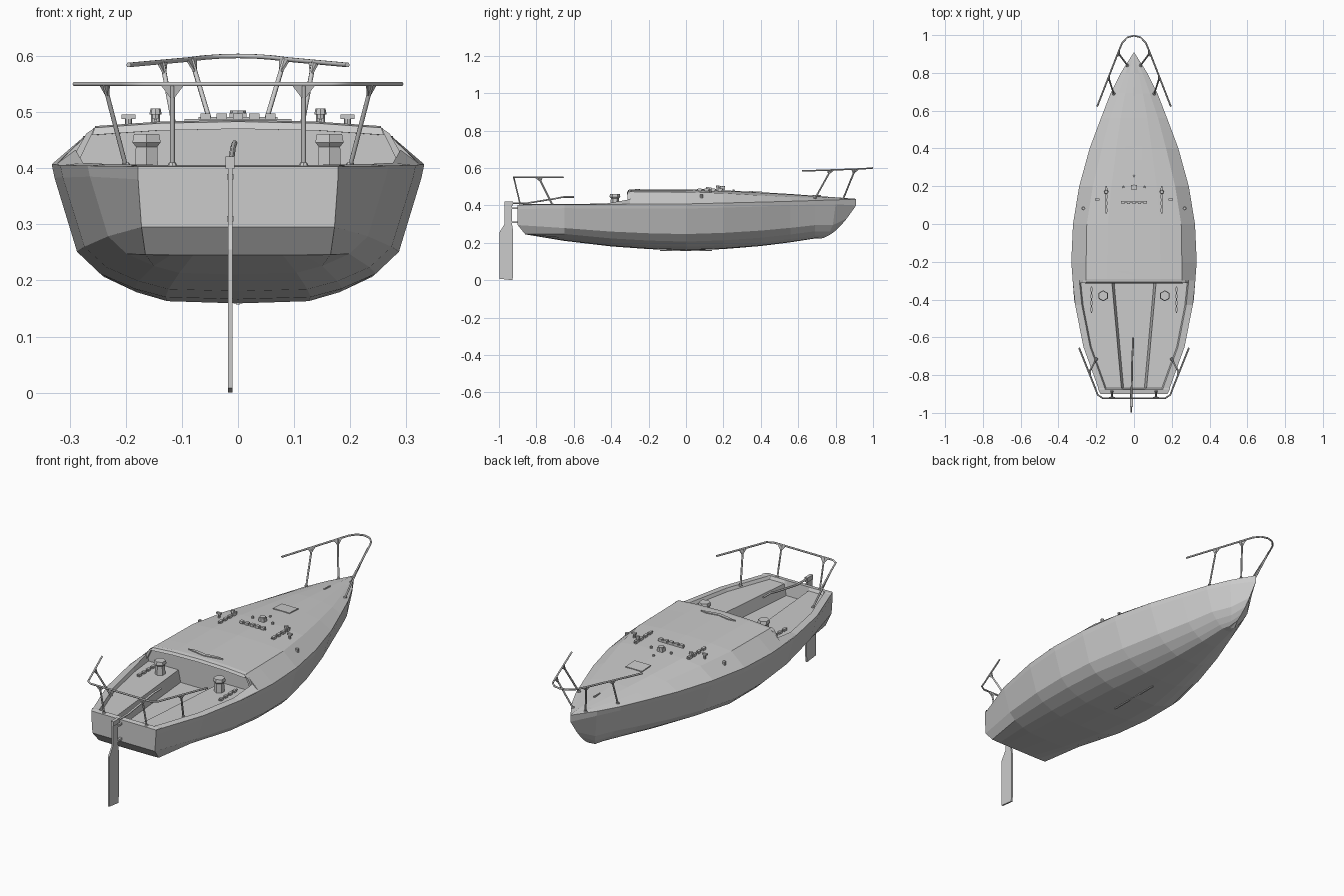
import bpy, bmesh, math
from mathutils import Vector

if "Cube" in bpy.data.objects:
    bpy.data.objects.remove(bpy.data.objects["Cube"])


def interp(table, y):
    for (a, va), (b, vb) in zip(table, table[1:]):
        if y <= b:
            return va + (vb - va) * max(0, (y - a) / (b - a))
    return table[-1][1]


def finish(name, bm, mirror=False):
    me = bpy.data.meshes.new(name)
    bm.to_mesh(me)
    bm.free()
    ob = bpy.data.objects.new(name, me)
    bpy.context.collection.objects.link(ob)
    if mirror:
        ob.modifiers.new("mirror", 'MIRROR').use_clip = True
    return ob


def add_loft(bm, rows, flip=False):
    vs = [[bm.verts.new(p) for p in r] for r in rows]
    for a, b in zip(vs, vs[1:]):
        for j in range(len(a) - 1):
            f = (a[j], a[j + 1], b[j + 1], b[j])
            bm.faces.new(f[::-1] if flip else f)


def clean(bm):
    bmesh.ops.remove_doubles(bm, verts=bm.verts, dist=1e-4)
    bmesh.ops.dissolve_degenerate(bm, edges=bm.edges, dist=1e-4)


def prism(name, pts, offset, mirror=False):
    bm = bmesh.new()
    f = bm.faces.new([bm.verts.new(p) for p in pts])
    ext = bmesh.ops.extrude_face_region(bm, geom=[f], use_keep_orig=True)
    bmesh.ops.translate(bm, vec=offset, verts=[v for v in ext['geom'] if isinstance(v, bmesh.types.BMVert)])
    bmesh.ops.recalc_face_normals(bm, faces=bm.faces)
    return finish(name, bm, mirror)


def box(name, c, s, mirror=False):
    x, y, z = (c[i] - s[i] / 2 for i in range(3))
    return prism(name, [(x, y, z), (x + s[0], y, z), (x + s[0], y + s[1], z), (x, y + s[1], z)], (0, 0, s[2]), mirror)


def cylinder(name, c, r1, r2, h, n, mirror=False):
    bm = bmesh.new()
    bmesh.ops.create_cone(bm, cap_ends=True, segments=n, radius1=r1, radius2=r2, depth=h)
    bmesh.ops.translate(bm, vec=(c[0], c[1], c[2] + h / 2), verts=bm.verts)
    return finish(name, bm, mirror)


def tube(name, paths, r):
    cu = bpy.data.curves.new(name, 'CURVE')
    cu.dimensions, cu.bevel_depth, cu.bevel_resolution, cu.use_fill_caps = '3D', r, 1, True
    for path in paths:
        sp = cu.splines.new('POLY')
        sp.points.add(len(path) - 1)
        for p, co in zip(sp.points, path):
            p.co = (*co, 1)
    ob = bpy.data.objects.new(name, cu)
    bpy.context.collection.objects.link(ob)


def flip_x(path):
    return [(-x, y, z) for x, y, z in path]


# Hull lines: half beam, sheer height, keel height along y
BEAM = [(-.9, .178), (-.65, .268), (-.4, .317), (-.2, .332), (0, .323), (.2, .29), (.4, .235),
        (.56, .175), (.69, .125), (.8, .07), (.91, 0)]
SHEER = [(-.9, .403), (0, .408), (.5, .42), (.91, .433)]
KEEL = [(-.86, .245), (-.6, .202), (-.3, .17), (0, .159), (.3, .17), (.6, .208), (.72, .228)]
ZF = [1, .9, .352, .19, .08, .016, 0]
XMID = [1, .985, .864, .74, .56, .39, 0]
XBOW = [1, .97, .72, .52, .34, .2, 0]

stern = [(.178, -.9, .403), (.178, -.9, .38), (.172, -.9, .295), (.165, -.86, .246),
         (.12, -.86, .245), (.08, -.86, .245), (0, -.86, .245)]
stem = [(0, .91, .433), (0, .91, .4), (0, .86, .33), (0, .83, .295), (0, .8, .265), (0, .77, .243), (0, .755, .238)]
rows = [stern]
for y in (-.65, -.4, -.2, 0, .2, .4, .56, .69):
    k = min(1, max(0, y / .69))
    w, zs, zb = interp(BEAM, y), interp(SHEER, y), interp(KEEL, y)
    rows.append([(w * (a + (b - a) * k), y, zb + (zs - zb) * z) for a, b, z in zip(XMID, XBOW, ZF)])
rows.append([(x * .56, y, z) for (x, _, z), y in zip(rows[-1], (.8, .8, .785, .77, .75, .735, .72))])
rows[-1][0] = (.07, .8, interp(SHEER, .8))
rows.append(stem)
bm = bmesh.new()
add_loft(bm, rows)
add_loft(bm, [stern, [(0, y, z) for _, y, z in stern]], True)
clean(bm)
finish("hull", bm, True)
box("keel_slot", (0, 0, .159), (.008, .28, .004))

# Cabin roof and foredeck
EDGE = [(-.3, .255), (0, .25), (.2, .218), (.4, .17), (.56, .128), (.69, .085), (.8, .045), (.91, 0)]
EDGEZ = [(-.3, .473), (0, .472), (.2, .465), (.4, .453), (.56, .445), (.91, .434)]
TOPZ = [(-.3, .484), (.1, .485), (.3, .476), (.56, .461), (.91, .435)]


def roof(y, z=0):
    e, t = interp(EDGE, y), interp(TOPZ, y)
    return [(e, y, interp(EDGEZ, y)), (e * .55, y, t - .003), (0, y, t)]


def roof_z(x, y):
    e, t = interp(EDGE, y), interp(TOPZ, y)
    k = abs(x) / e
    return t - .003 * k / .55 if k < .55 else t - .003 - (k - .55) / .45 * (t - .003 - interp(EDGEZ, y))


bm = bmesh.new()
add_loft(bm, [[(interp(BEAM, y), y, interp(SHEER, y))] + roof(y)
              for y in (-.3, -.2, 0, .2, .4, .56, .69, .8, .91)], True)
clean(bm)
finish("cabin_roof_and_foredeck", bm, True)

# Cockpit with benches, central well and coaming
FLOOR = .335
rows = []
for y, lift in ((-.3, .026), (-.43, .004), (-.65, .003), (-.868, .003)):
    w, z = interp(BEAM, y), interp(SHEER, y)
    c = .118 + (y + .3) * .09
    rows.append([(w, y, z), (w - .035, y, z + lift), (w - .042, y, z - .012), (c, y, z - .012),
                 (c - .012, y, FLOOR), (0, y, FLOOR)])
aft = rows[-1]
rows.append([(x, -.876, .406) for x, _, _ in aft])
rows.append([(.178 * x / aft[0][0], -.9, .403) for x, _, _ in aft])
bm = bmesh.new()
add_loft(bm, rows[::-1], True)
wall = [(.324, -.3, interp(SHEER, -.3))] + roof(-.3) + rows[0][:2:-1] + rows[0][2:0:-1]
bm.faces.new([bm.verts.new(p) for p in wall])
finish("cockpit", bm, True)

# Overhanging rear edge of the roof
bm = bmesh.new()
r = roof(-.3)
add_loft(bm, [[(x, -.296, z - .014) for x, _, z in r], [(x * 1.02, -.315, z - .014) for x, _, z in r],
              [(x, -.308, z - .001) for x, _, z in r], [(x, -.29, z + .002) for x, _, z in r]], True)
finish("roof_lip", bm, True)
for s in (-1, 1):
    prism("coaming_end", [(s * .255, -.312, .472), (s * .27, -.312, .462), (s * .3, -.312, .41), (s * .285, -.312, .41)],
          (0, .016, 0))

# Rudder, fittings and tiller
prism("rudder", [(-.018, y, z) for y, z in ((-.998, .008), (-.928, 0), (-.924, .03), (-.924, .26), (-.93, .3), (-.93, .418),
                                            (-.97, .418), (-.97, .3), (-.998, .255))], (.008, 0, 0))
for z in (.31, .385):
    box("rudder_hinge", (-.014, -.915, z), (.012, .04, .01))
box("rudder_head", (-.014, -.947, .41), (.016, .045, .022))
tube("tiller", [[(-.014, -.95, .412), (-.012, -.85, .412), (-.009, -.7, .436), (-.006, -.655, .445), (-.006, -.6, .445)]], .005)


# Rails at bow and stern, legs flaring into gussets
def legs(name, pairs, r):
    paths = []
    for base, top in pairs:
        paths += [[base, top], flip_x([base, top])]
        cylinder(name + "_foot", base, .009, .006, .006, 8, True)
    tube(name, paths, r)


def gusset(name, base, top, along):
    b, t, d = Vector(base), Vector(top), Vector(along).normalized() * .022
    side = d.cross(t - b).normalized() * .004
    m = t + (b - t).normalized() * .03
    prism(name, [tuple(p - side / 2) for p in (t - d, m, t + d)], side, True)


bow = [(.195, .622, .584), (.085, .905, .594), (.062, .96, .597), (.035, .988, .599), (0, .997, .6)]
tube("bow_rail", [bow + flip_x(bow)[-2::-1]], .0045)
push = [(.291, -.655, .55), (.205, -.87, .55), (.192, -.905, .55), (.165, -.922, .55)]
tube("stern_rail", [push + flip_x(push)[::-1]], .0045)
bow_legs = [((.107, .69, .437), (.135, .775, .59)), ((.035, .84, .434), (.083, .905, .594))]
stern_legs = [((.2, -.715, .404), (.238, -.788, .55)), ((.117, -.886, .404), (.117, -.921, .55))]
legs("bow_rail_leg", bow_legs, .0045)
legs("stern_rail_leg", stern_legs, .0045)
for (b, t), d in zip(bow_legs + stern_legs, ((-.11, .28, .01), (-.11, .28, .01), (.086, .215, 0), (1, 0, 0))):
    gusset("rail_gusset", b, t, d)

# Winches on the benches
cylinder("winch_base", (.163, -.38, .39), .024, .022, .05, 6, True)
cylinder("winch_drum", (.163, -.38, .438), .022, .029, .008, 6, True)
cylinder("winch_head", (.163, -.38, .446), .029, .026, .015, 6, True)


# Sheet tracks: a bar on four blocks
def track(x, y0, y1, z):
    box("track", (x, (y0 + y1) / 2, z + .009), (.006, y1 - y0, .005), True)
    for i in range(4):
        box("track_block", (x, y0 + (y1 - y0) * (i + .5) / 4, z + .006), (.013, .02, .014), True)


track(.147, .055, .2, roof_z(.147, .12) - .002)
track(.225, -.47, -.33, .392)

# Deck fittings
cylinder("rope_clutch_post", (.147, .17, .478), .008, .008, .022, 8, True)
cylinder("rope_clutch_cap", (.147, .17, .496), .011, .009, .01, 8, True)
cylinder("cleat_post", (.195, .13, .465), .006, .006, .024, 8, True)
box("cleat_bar", (.195, .13, .492), (.025, .012, .008), True)
cylinder("shroud_plate", (.268, .083, .44), .009, .008, .017, 8, True)
box("mast_step", (0, .195, .488), (.03, .025, .02))
cylinder("mast_socket", (0, .195, .485), .014, .014, .018, 8)
cylinder("deck_eye", (0, .255, .478), .006, .005, .007, 8)
cylinder("deck_eye", (.055, .195, .48), .006, .005, .01, 8, True)
box("rope_organiser", (0, .118, .487), (.14, .008, .008))
for i in range(5):
    box("organiser_sheave", ((i - 2) * .029, .115, .491), (.018, .016, .012))
prism("fore_hatch", [(x, y, roof_z(0, y) - .006) for x, y in ((-.045, .34), (.045, .34), (.045, .41), (-.045, .41))], (0, 0, .009))
prism("companion_slide", [(x, y, .478) for x, y in ((-.095, -.252), (0, -.272), (.095, -.252), (.06, -.245), (0, -.255), (-.06, -.245))],
      (0, 0, .01))
box("bow_cleat", (0, .7, .452), (.005, .045, .008))
